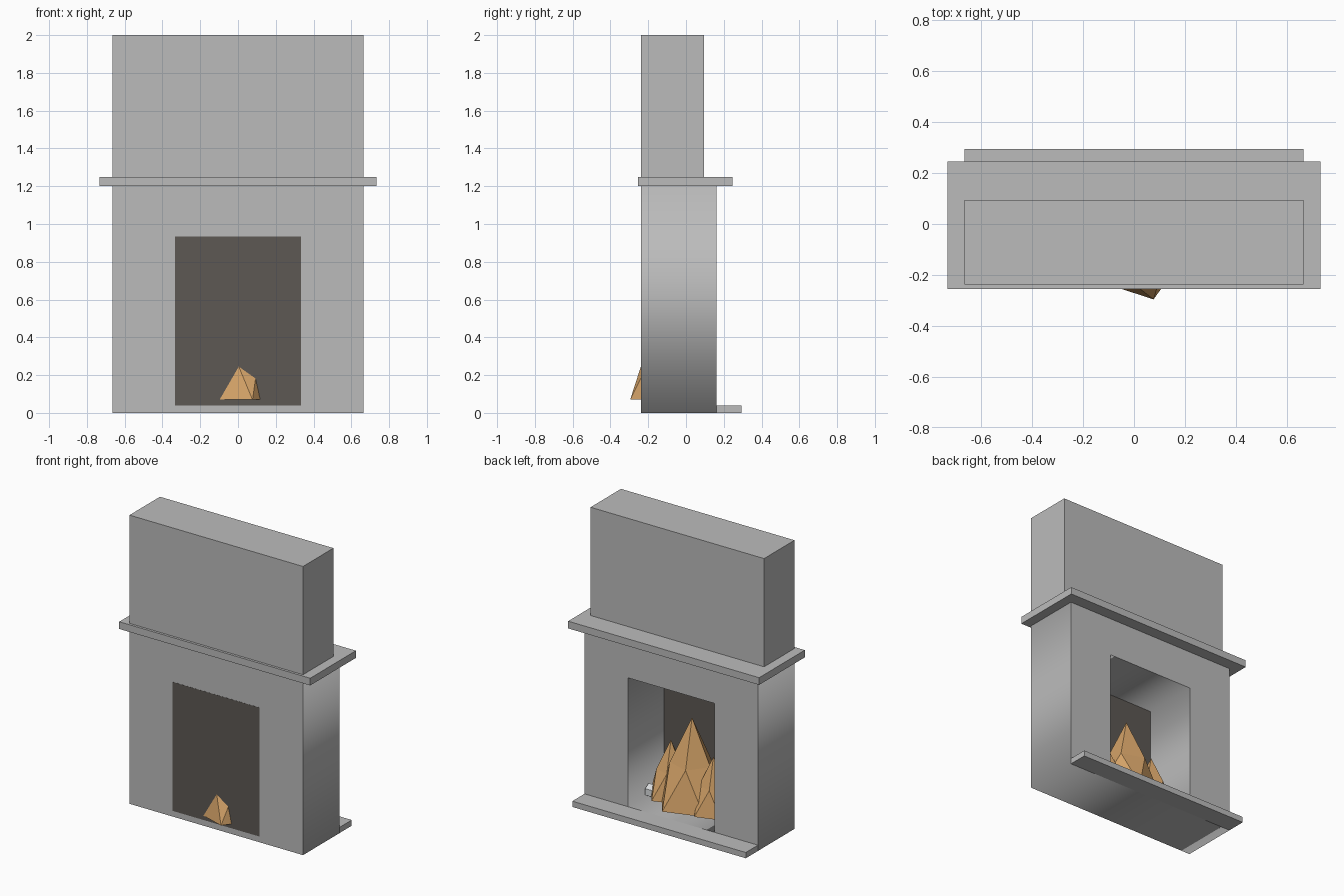
import bpy, bmesh
from math import sin, cos, radians, pi
from mathutils import Vector

cube = bpy.data.objects.get("Cube")
if cube:
    bpy.data.objects.remove(cube, do_unlink=True)


def material(name, rgb):
    m = bpy.data.materials.new(name)
    m.use_nodes = True
    m.diffuse_color = (*rgb, 1)
    bsdf = next(n for n in m.node_tree.nodes if n.type == 'BSDF_PRINCIPLED')
    bsdf.inputs["Base Color"].default_value = (*rgb, 1)
    return m


stone = material("grey stone", (0.5, 0.5, 0.5))
soot = material("dark soot", (0.11, 0.098, 0.088))
flame_orange = material("flame orange", (0.67, 0.37, 0.14))
pale_wood = material("pale log", (0.7, 0.72, 0.73))


def add_object(name, bm, mat):
    bmesh.ops.recalc_face_normals(bm, faces=bm.faces)
    mesh = bpy.data.meshes.new(name)
    bm.to_mesh(mesh)
    bm.free()
    mesh.materials.append(mat)
    ob = bpy.data.objects.new(name, mesh)
    bpy.context.collection.objects.link(ob)
    return ob


def box(name, half_width, y0, y1, z0, z1, mat):
    bm = bmesh.new()
    bmesh.ops.create_cube(bm, size=1)
    for v in bm.verts:
        v.co = (v.co.x * 2 * half_width,
                y0 if v.co.y < 0 else y1,
                z0 if v.co.z < 0 else z1)
    return add_object(name, bm, mat)


# Surround: a flat outline with a rectangular hole, extruded through its depth
def surround(name, outlines, y_mid, half_depth, mat):
    curve = bpy.data.curves.new(name, 'CURVE')
    curve.dimensions = '2D'
    curve.fill_mode = 'BOTH'
    curve.extrude = half_depth
    for half_width, z0, z1 in outlines:
        sp = curve.splines.new('POLY')
        sp.points.add(3)
        corners = [(-1, z0), (1, z0), (1, z1), (-1, z1)]
        for p, (side, z) in zip(sp.points, corners):
            p.co = (side * half_width, z, 0, 1)
        sp.use_cyclic_u = True
    curve.materials.append(mat)
    ob = bpy.data.objects.new(name, curve)
    bpy.context.collection.objects.link(ob)
    ob.location.y = y_mid
    ob.rotation_euler.x = pi / 2
    bpy.ops.object.select_all(action='DESELECT')
    ob.select_set(True)
    bpy.context.view_layer.objects.active = ob
    bpy.ops.object.convert(target='MESH')


surround("surround", [(0.665, 0, 1.2), (0.333, 0.04, 0.933)], -0.038, 0.2, stone)

# Stone slabs
box("hearth", 0.665, 0.162, 0.295, 0, 0.04, stone)
box("mantel_shelf", 0.732, -0.255, 0.245, 1.2, 1.25, stone)
box("chimney_breast", 0.665, -0.238, 0.095, 1.25, 2, stone)

# Sooty back wall of the firebox
box("firebox_back", 0.333, -0.239, -0.233, 0.04, 0.933, soot)


# Faceted five-sided flame: base ring, twisted middle ring, tip
def flame(name, x, y, size):
    base_z = 0.07
    bm = bmesh.new()

    def ring(radius, height, turn):
        return [bm.verts.new((x + size * radius * cos(radians(72 * i + turn)),
                              y + size * radius * sin(radians(72 * i + turn)),
                              base_z + size * height)) for i in range(5)]

    low, mid = ring(0.235, 0, 0), ring(0.14, 0.28, 36)
    tip = bm.verts.new((x, y, base_z + size * 0.586))
    for i in range(5):
        j = (i + 1) % 5
        bm.faces.new((low[i], low[j], mid[i]))
        bm.faces.new((mid[i], low[j], mid[j]))
        bm.faces.new((mid[i], mid[j], tip))
    bm.faces.new(low[::-1])
    add_object(name, bm, flame_orange)


flame("main_flame", 0.004, -0.072, 1)
flame("left_flame", 0.175, -0.085, 0.65)
flame("right_flame", -0.18, -0.043, 0.64)


# Six-sided logs lying under the fire
def log(name, start, end, radius):
    start, end = Vector(start), Vector(end)
    axis = end - start
    bm = bmesh.new()
    bmesh.ops.create_cone(bm, cap_ends=True, segments=6, radius1=radius,
                          radius2=radius, depth=axis.length)
    ob = add_object(name, bm, pale_wood)
    ob.location = (start + end) / 2
    ob.rotation_euler = axis.to_track_quat('Z', 'Y').to_euler()


log("front_log", (-0.3, -0.06, 0.085), (0.315, -0.04, 0.085), 0.045)
log("back_log", (-0.28, -0.14, 0.085), (0.29, -0.18, 0.085), 0.045)
